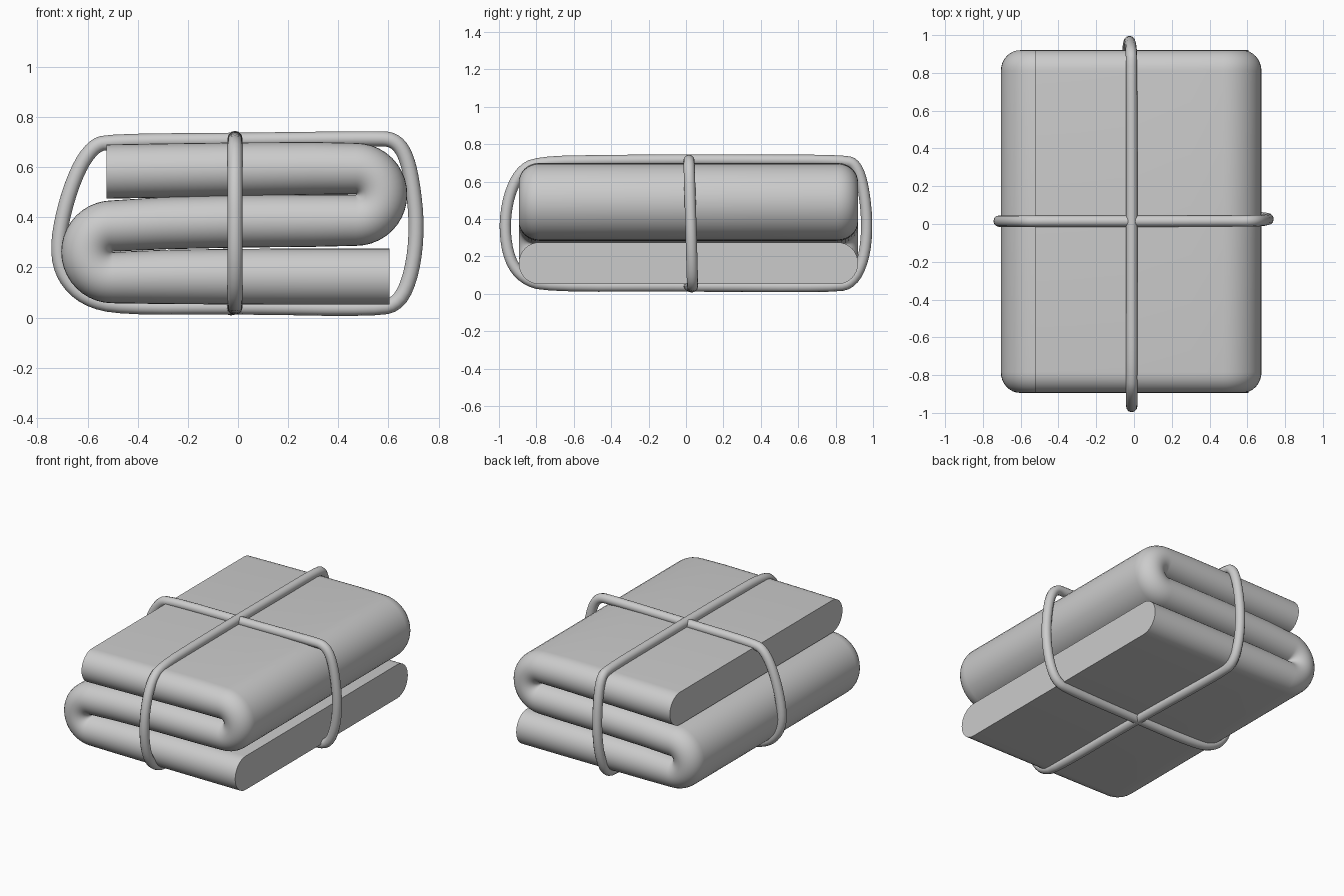
import bpy, bmesh
from math import sin, cos, pi, hypot

if "Cube" in bpy.data.objects:
    bpy.data.objects.remove(bpy.data.objects["Cube"])


def smooth(obj, angle=0.7):
    bpy.ops.object.select_all(action='DESELECT')
    obj.select_set(True)
    bpy.context.view_layer.objects.active = obj
    bpy.ops.object.shade_smooth_by_angle(angle=angle)


def finish(name, bm):
    bmesh.ops.recalc_face_normals(bm, faces=bm.faces)
    me = bpy.data.meshes.new(name)
    bm.to_mesh(me)
    bm.free()
    obj = bpy.data.objects.new(name, me)
    bpy.context.collection.objects.link(obj)
    smooth(obj)
    return obj


# Folded pad: stadium section swept along an S path of (x, z, half thickness)
def fold(cx, cz, r, side, n=20):
    return [(cx + side * r * sin(pi * i / n), cz - r * cos(pi * i / n), 0.102)
            for i in range(n + 1)]


path = [(0.605, 0.163, 0.112), (0.3, 0.163, 0.112), (0.0, 0.163, 0.111), (-0.3, 0.162, 0.108)]
path += fold(-0.5, 0.262, 0.103, -1)
path += [(-0.3, 0.376, 0.104), (0.0, 0.384, 0.105), (0.3, 0.386, 0.104)]
path += fold(0.47, 0.491, 0.103, 1)
path += [(0.3, 0.595, 0.105), (0.0, 0.591, 0.107), (-0.3, 0.586, 0.108), (-0.525, 0.582, 0.108)]

Y_MID, Y_HALF, R, K = 0.013, 0.907, 0.11, 16
section = []
for s in (1, -1):
    for i in range(K + 1):
        a = pi / 2 - pi * i / K
        section.append((s * (Y_HALF - R + R * cos(a)), s * sin(a)))

bm = bmesh.new()
rings = []
for i, (x, z, h) in enumerate(path):
    p, q = path[max(i - 1, 0)], path[min(i + 1, len(path) - 1)]
    dx, dz = q[0] - p[0], q[1] - p[1]
    if i in (0, len(path) - 1):
        dx, dz = -1, 0          # keep the cut ends vertical
    d = hypot(dx, dz)
    nx, nz = -dz / d, dx / d
    rings.append([bm.verts.new((x + nx * h * v, Y_MID + u, z + nz * h * v)) for u, v in section])
n = len(section)
for a, b in zip(rings, rings[1:]):
    for j in range(n):
        bm.faces.new((a[j], a[(j + 1) % n], b[(j + 1) % n], b[j]))
bm.faces.new(rings[0])
bm.faces.new(rings[-1])
finish("folded_pad", bm)


# Straps: closed loops with softened corners and a round section
def strap(name, pts, radius=0.03):
    for _ in range(2):
        out = []
        for a, b in zip(pts, pts[1:] + pts[:1]):
            for t in (0.25, 0.75):
                out.append(tuple(u + (v - u) * t for u, v in zip(a, b)))
        pts = out
    cu = bpy.data.curves.new(name, 'CURVE')
    cu.dimensions = '3D'
    cu.bevel_depth = radius
    cu.bevel_resolution = 4
    sp = cu.splines.new('POLY')
    sp.points.add(len(pts) - 1)
    for p, c in zip(sp.points, pts):
        p.co = (*c, 1)
    sp.use_cyclic_u = True
    obj = bpy.data.objects.new(name, cu)
    bpy.context.collection.objects.link(obj)
    bpy.ops.object.select_all(action='DESELECT')
    obj.select_set(True)
    bpy.context.view_layer.objects.active = obj
    bpy.ops.object.convert(target='MESH')
    smooth(bpy.context.view_layer.objects.active, 1.0)


# Strap across the width (x, z), leaning slightly in y on the right
cross = [(-0.52, 0.703), (0, 0.707), (0.55, 0.714), (0.62, 0.71), (0.665, 0.66), (0.695, 0.55),
         (0.715, 0.36), (0.695, 0.18), (0.645, 0.06), (0.56, 0.033), (0, 0.043), (-0.47, 0.04),
         (-0.61, 0.075), (-0.695, 0.16), (-0.721, 0.27), (-0.695, 0.43), (-0.64, 0.59), (-0.58, 0.68)]
strap("cross_strap", [(x, 0.015 + (0.02 * (0.75 - z) / 0.7 if x > 0.5 else 0), z) for x, z in cross])

# Strap along the length (y, z), leaning slightly in x at the back
long_ = [(-0.8, 0.706), (-0.4, 0.713), (0, 0.715), (0.4, 0.714), (0.85, 0.713), (0.91, 0.69),
         (0.95, 0.57), (0.971, 0.36), (0.95, 0.18), (0.89, 0.06), (0.8, 0.036), (0, 0.042),
         (-0.75, 0.04), (-0.87, 0.08), (-0.945, 0.18), (-0.972, 0.35), (-0.95, 0.52), (-0.89, 0.65)]
strap("length_strap", [(-0.012 - (0.022 * (0.75 - z) / 0.7 if y > 0.7 else 0), y, z) for y, z in long_])
